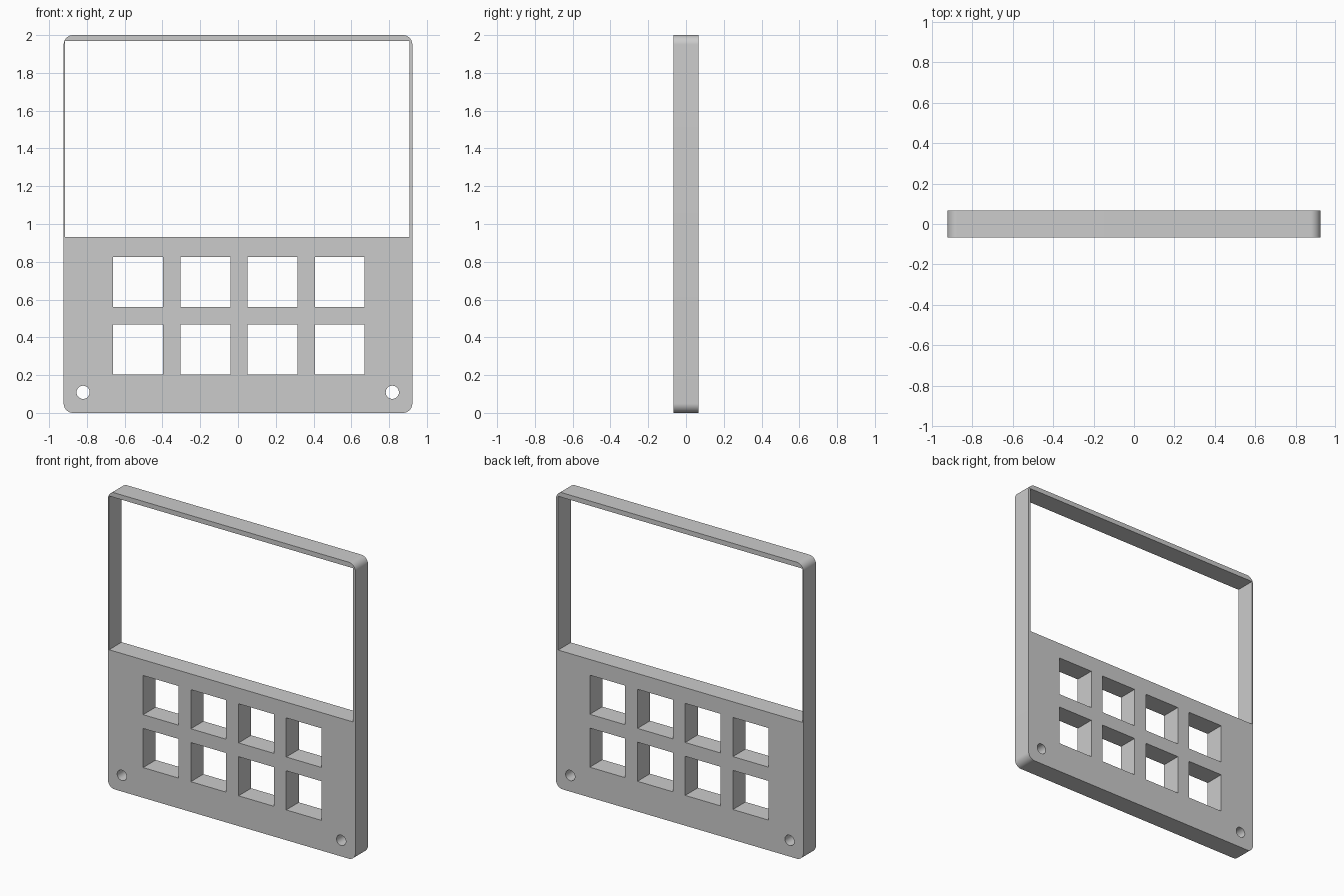
import bpy, bmesh
from math import cos, sin, pi, radians

cube = bpy.data.objects.get("Cube")
if cube:
    bpy.data.objects.remove(cube, do_unlink=True)

HALF_W, HEIGHT, HALF_T = 0.923, 2.0, 0.067
CORNER = 0.05

grey = bpy.data.materials.new("light_grey")
grey.use_nodes = True
colour = (0.6, 0.6, 0.6, 1)
grey.diffuse_color = colour
grey.node_tree.nodes["Principled BSDF"].inputs["Base Color"].default_value = colour


def rectangle(x0, x1, z0, z1):
    return [(x0, z0), (x1, z0), (x1, z1), (x0, z1)]


def arc(cx, cz, r, start, sweep, steps):
    return [(cx + r * cos(start + sweep * i / steps),
             cz + r * sin(start + sweep * i / steps)) for i in range(steps + 1)]


def rounded_outline():
    points = []
    x = HALF_W - CORNER
    corners = [(x, HEIGHT - CORNER), (-x, HEIGHT - CORNER), (-x, CORNER), (x, CORNER)]
    for i, (cx, cz) in enumerate(corners):
        points += arc(cx, cz, CORNER, i * pi / 2, pi / 2, 12)
    return points


# Outline, screen window, button openings and screw holes
loops = [rounded_outline(), rectangle(-0.915, 0.907, 0.931, 1.968)]
for row in range(2):
    for col in range(4):
        x, z = -0.661 + col * 0.356, 0.204 + row * 0.357
        loops.append(rectangle(x, x + 0.264, z, z + 0.264))
for x in (-0.82, 0.817):
    loops.append(arc(x, 0.109, 0.035, 0, 2 * pi, 32)[:-1])

# Fill the pierced profile and extrude it to the plate thickness
bm = bmesh.new()
edges = []
for loop in loops:
    verts = [bm.verts.new((x, -HALF_T, z)) for x, z in loop]
    edges += [bm.edges.new((verts[i - 1], verts[i])) for i in range(len(verts))]
bmesh.ops.triangle_fill(bm, edges=edges, use_beauty=True, use_dissolve=False, normal=(0, -1, 0))
result = bmesh.ops.extrude_face_region(bm, geom=bm.faces[:], use_keep_orig=True)
back = [v for v in result["geom"] if isinstance(v, bmesh.types.BMVert)]
bmesh.ops.translate(bm, verts=back, vec=(0, 2 * HALF_T, 0))
bmesh.ops.recalc_face_normals(bm, faces=bm.faces[:])

mesh = bpy.data.meshes.new("face_plate")
bm.to_mesh(mesh)
bm.free()
mesh.materials.append(grey)
plate = bpy.data.objects.new("face_plate", mesh)
bpy.context.collection.objects.link(plate)

# Smooth rounded corners and holes, crisp plate edges
bpy.ops.object.select_all(action="DESELECT")
plate.select_set(True)
bpy.context.view_layer.objects.active = plate
bpy.ops.object.shade_smooth_by_angle(angle=radians(30))
